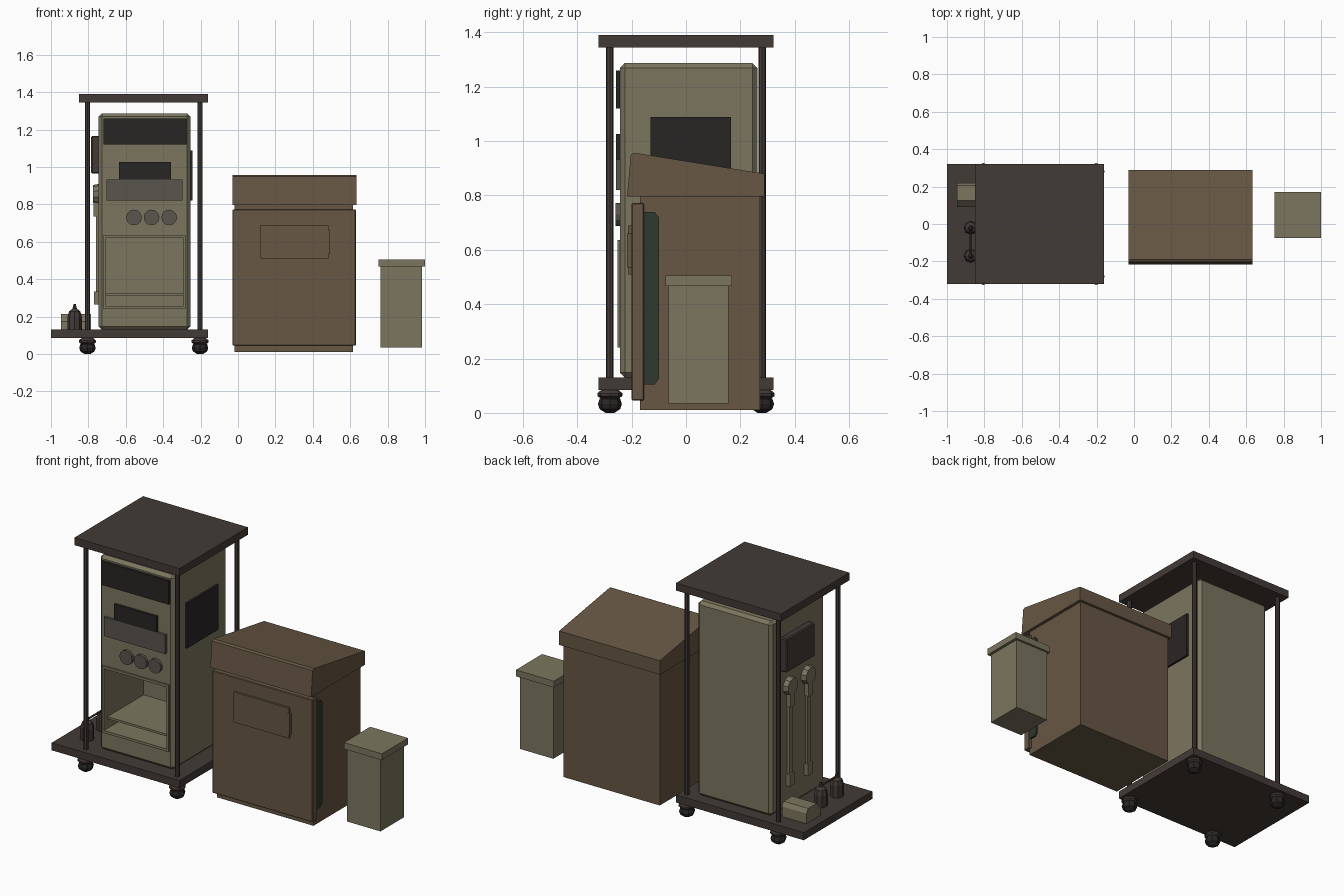
import bpy, bmesh, math
from mathutils import Vector

if "Cube" in bpy.data.objects:
    bpy.data.objects.remove(bpy.data.objects["Cube"])


def material(name, rgb):
    m = bpy.data.materials.new(name)
    m.diffuse_color = (*rgb, 1)
    m.use_nodes = True
    m.node_tree.nodes["Principled BSDF"].inputs["Base Color"].default_value = m.diffuse_color
    return m


OLIVE = material("olive", (.20, .18, .115))
BROWN = material("brown", (.135, .095, .057))
CART = material("cart_dark", (.055, .043, .037))
BLACK = material("black", (.022, .019, .018))
GREY = material("grey", (.10, .092, .078))
GREEN = material("dark_green", (.03, .04, .026))


def finish(name, bm, mat):
    bmesh.ops.recalc_face_normals(bm, faces=bm.faces[:])
    me = bpy.data.meshes.new(name)
    bm.to_mesh(me)
    bm.free()
    ob = bpy.data.objects.new(name, me)
    bpy.context.collection.objects.link(ob)
    if mat:
        me.materials.append(mat)
    return ob


def box(name, x, y, z, mat, bevel=0):
    """Box from (min, max) ranges, with optional chamfered edges."""
    bm = bmesh.new()
    bmesh.ops.create_cube(bm, size=1)
    for v in bm.verts:
        v.co = [r[0] + (c + .5) * (r[1] - r[0]) for r, c in zip((x, y, z), v.co)]
    if bevel:
        bmesh.ops.bevel(bm, geom=bm.edges[:], offset=bevel, segments=1, affect='EDGES')
    return finish(name, bm, mat)


def rod(name, a, b, r1, r2, mat, sides=8):
    """Cylinder or cone running from a to b."""
    a, b = Vector(a), Vector(b)
    bm = bmesh.new()
    bmesh.ops.create_cone(bm, cap_ends=True, segments=sides, radius1=r1, radius2=r2, depth=(b - a).length)
    q = (b - a).to_track_quat('Z', 'Y')
    for v in bm.verts:
        v.co = q @ v.co + (a + b) / 2
    return finish(name, bm, mat)


def lathe(name, pos, profile, mat, sides=8):
    """Spin (radius, height) points around a vertical axis."""
    bm = bmesh.new()
    rings = []
    for r, h in profile:
        rings.append([bm.verts.new((pos[0] + r * math.cos(2 * math.pi * i / sides),
                                    pos[1] + r * math.sin(2 * math.pi * i / sides), pos[2] + h))
                      for i in range(sides)])
    for p, q in zip(rings, rings[1:]):
        for i in range(sides):
            j = (i + 1) % sides
            bm.faces.new((p[i], p[j], q[j], q[i]))
    bm.faces.new(rings[0])
    bm.faces.new(rings[-1])
    return finish(name, bm, mat)


def prism(name, pts, x, mat):
    """Extrude a (y, z) outline across an x range."""
    bm = bmesh.new()
    f = bm.faces.new([bm.verts.new((x[0], y, z)) for y, z in pts])
    new = bmesh.ops.extrude_face_region(bm, geom=[f])['geom']
    for v in new:
        if isinstance(v, bmesh.types.BMVert):
            v.co.x = x[1]
    return finish(name, bm, mat)


# Cart: base, roof, poles, casters
box("cart_base", (-1, -.16), (-.322, .322), (.085, .13), CART)
box("cart_roof", (-.85, -.16), (-.322, .322), (1.345, 1.39), CART)
for x in (-.805, -.203):
    for y in (-.28, .28):
        rod("cart_pole", (x, y, .13), (x, y, 1.345), .014, .014, CART)
        lathe("caster_cap", (x, y, 0), [(.028, .05), (.046, .062), (.046, .072), (.026, .09)], CART)
        lathe("caster_ball", (x, y, 0), [(.016, 0), (.038, .014), (.044, .032), (.038, .052), (.016, .064)], BLACK)

# Tall machine body with an open compartment
body = box("machine_body", (-.745, -.255), (-.243, .263), (.13, 1.287), OLIVE, .018)
cutter = box("compartment_cutter", (-.705, -.295), (-.40, .12), (.255, .625), OLIVE)
cutter.hide_render = True
cutter.hide_viewport = True
cut = body.modifiers.new("compartment", 'BOOLEAN')
cut.operation = 'DIFFERENCE'
cut.solver = 'EXACT'
cut.object = cutter
bpy.context.view_layer.objects.active = body
bpy.ops.object.modifier_apply(modifier=cut.name)
bpy.data.objects.remove(cutter)
box("compartment_shelf", (-.705, -.295), (-.22, .12), (.312, .325), OLIVE)

# Compartment rim
FY = (-.252, -.238)
for z in ((.24, .255), (.622, .637)):
    box("compartment_rim", (-.718, -.282), FY, z, OLIVE)
for x in ((-.718, -.705), (-.295, -.282)):
    box("compartment_rim_side", x, FY, (.255, .622), OLIVE)

# Front controls
box("header_screen", (-.72, -.275), (-.258, -.235), (1.12, 1.26), BLACK)
box("display", (-.635, -.357), (-.258, -.235), (.933, 1.027), BLACK)
box("control_panel", (-.702, -.298), (-.258, -.235), (.82, .933), GREY)
for x in (-.556, -.462, -.368):
    rod("knob", (x, -.235, .73), (x, -.26, .73), .042, .042, GREY, 12)

# Side panels
box("right_vent", (-.26, -.243), (-.13, .165), (.82, 1.088), BLACK)
box("left_unit", (-.785, -.74), (-.09, .175), (.965, 1.165), CART, .006)

# Hanging tools on the left side
for y in (.10, -.07):
    rod("tool_head", (-.742, y, .855), (-.775, y, .855), .055, .048, OLIVE, 10)
    box("tool_neck", (-.772, -.742), (y - .02, y + .02), (.735, .82), OLIVE)
    box("tool_shaft", (-.76, -.742), (y - .013, y + .013), (.33, .74), OLIVE)
    box("tool_clip", (-.77, -.742), (y - .024, y + .024), (.265, .335), OLIVE)

# Things on the base ledge
prism("ledge_box", [(.09, .13), (.22, .13), (.22, .19), (.205, .215), (.125, .215), (.09, .175)],
      (-.947, -.785), OLIVE)
for y in (-.02, -.17):
    lathe("ledge_bottle", (-.873, y, .13),
          [(.038, 0), (.038, .07), (.03, .098), (.012, .112), (.006, .137)], CART)
rod("bottle_link", (-.873, -.02, .245), (-.873, -.17, .245), .006, .006, CART, 6)

# Brown cabinet with sloped lid, door and seal
box("cabinet_body", (-.018, .615), (-.17, .272), (.01, .80), BROWN)
box("cabinet_door", (-.03, .63), (-.2, -.155), (.045, .773), BROWN, .004)
prism("cabinet_lid", [(-.217, .797), (.288, .797), (.288, .88), (-.19, .957), (-.203, .95)],
      (-.03, .633), BROWN)
prism("door_seal", [(-.156, .105), (-.115, .105), (-.1, .125), (-.1, .72), (-.115, .74), (-.156, .74)],
      (-.026, .625), GREEN)
box("door_panel", (.12, .483), (-.213, -.195), (.51, .69), BROWN)
box("door_pull", (.478, .492), (-.217, -.195), (.535, .66), BROWN)

# Small bin
box("bin_body", (.763, .983), (-.065, .157), (.035, .47), OLIVE)
box("bin_lid", (.75, 1.0), (-.076, .17), (.467, .505), OLIVE)
